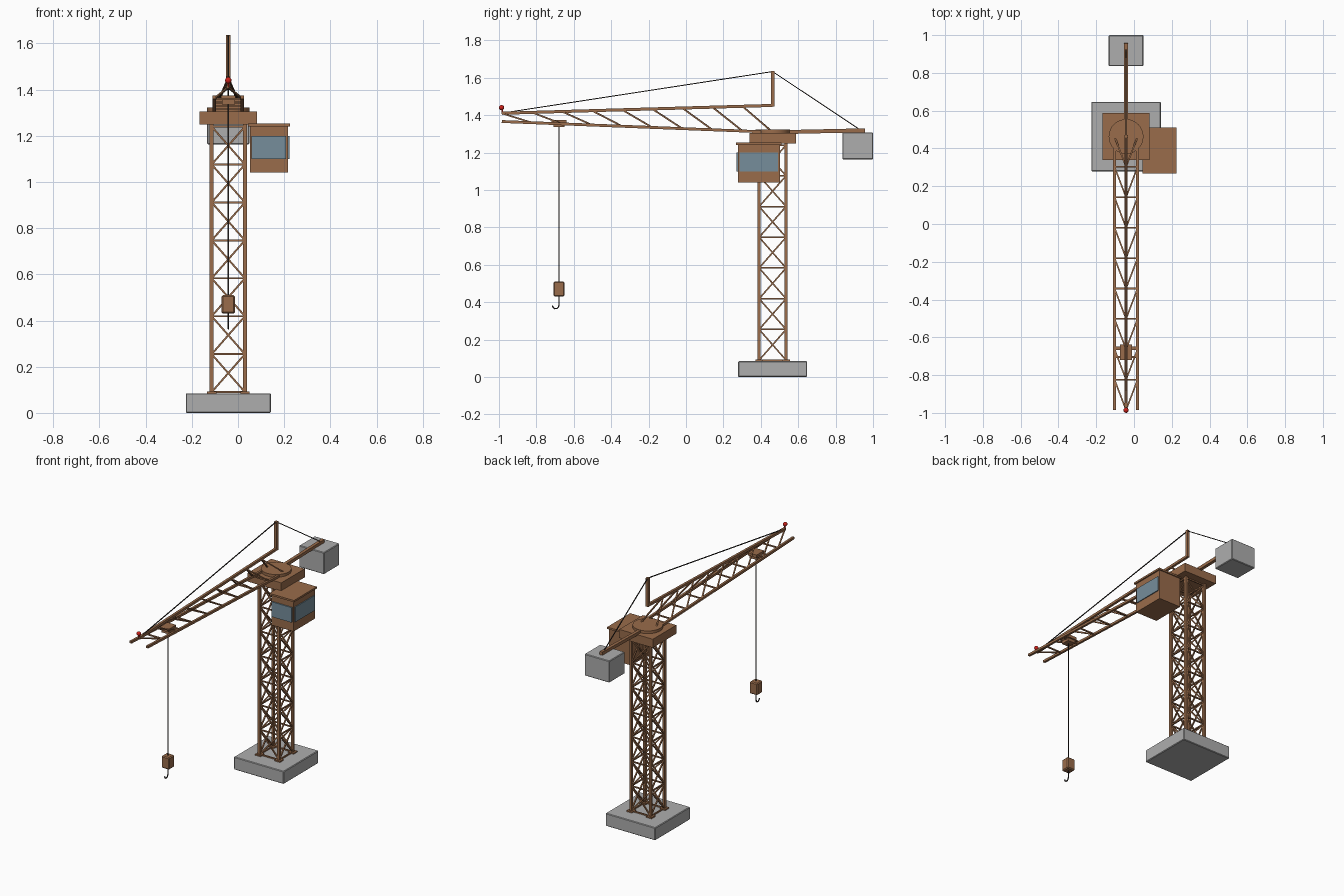
import bpy, bmesh, math
from mathutils import Vector, Matrix

if "Cube" in bpy.data.objects:
    bpy.data.objects.remove(bpy.data.objects["Cube"])

CX, CY = -0.042, 0.463          # tower axis


def material(name, rgb):
    m = bpy.data.materials.new(name)
    m.diffuse_color = (*rgb, 1)
    m.use_nodes = True
    m.node_tree.nodes["Principled BSDF"].inputs["Base Color"].default_value = m.diffuse_color
    return m


BROWN = material("brown paint", (0.32, 0.15, 0.07))
GREY = material("concrete grey", (0.42, 0.42, 0.42))
GLASS = material("blue grey glass", (0.18, 0.27, 0.33))
DARK = material("dark cable", (0.025, 0.02, 0.018))
RED = material("signal red", (0.60, 0.015, 0.01))


def finish(name, bm, mat):
    bmesh.ops.recalc_face_normals(bm, faces=bm.faces)
    me = bpy.data.meshes.new(name)
    bm.to_mesh(me)
    bm.free()
    me.materials.append(mat)
    ob = bpy.data.objects.new(name, me)
    bpy.context.collection.objects.link(ob)
    return ob


def add_box(bm, lo, hi):
    lo, hi = Vector(lo), Vector(hi)
    mat = Matrix.Translation((lo + hi) / 2) @ Matrix.Diagonal((*(hi - lo), 1))
    bmesh.ops.create_cube(bm, size=1, matrix=mat)


def box(name, lo, hi, mat, bevel=0):
    bm = bmesh.new()
    add_box(bm, lo, hi)
    ob = finish(name, bm, mat)
    if bevel:
        mod = ob.modifiers.new("bevel", 'BEVEL')
        mod.width, mod.segments = bevel, 1
    return ob


def add_beam(bm, a, b, t):
    """Square bar of thickness t from a to b."""
    a, b = Vector(a), Vector(b)
    d = (b - a).normalized()
    side = d.cross(Vector((0, 0, 1)))
    side = side.normalized() if side.length > 1e-4 else Vector((1, 0, 0))
    rot = Matrix((side, d.cross(side), d)).transposed().to_4x4()
    mat = Matrix.Translation((a + b) / 2) @ rot @ Matrix.Diagonal((t, t, (b - a).length, 1))
    bmesh.ops.create_cube(bm, size=1, matrix=mat)


def beams(name, bars, t, mat):
    bm = bmesh.new()
    for a, b in bars:
        add_beam(bm, a, b, t)
    return finish(name, bm, mat)


# Foundation slab
box("foundation_slab", (CX - .184, CY - .184, 0), (CX + .184, CY + .184, .085), GREY, .004)

# Tower legs and their foot plates
H = 0.072
corners = [(CX + sx * H, CY + sy * H) for sx, sy in ((-1, -1), (1, -1), (1, 1), (-1, 1))]
beams("tower_legs", [((x, y, .085), (x, y, 1.25)) for x, y in corners], .017, BROWN)
bm = bmesh.new()
for x, y in corners:
    add_box(bm, (x - .02, y - .02, .083), (x + .02, y + .02, .093))
finish("foot_plates", bm, BROWN)

# Tower lattice: a cross and a rung in every bay on all four sides
bays, z0, z1 = 7, .09, 1.24
step = (z1 - z0) / bays
rungs, crosses = [], []
for k in range(4):
    p, q = corners[k], corners[(k + 1) % 4]
    for i in range(bays + 1):
        z = z0 + i * step
        rungs.append(((*p, z), (*q, z)))
        if i < bays:
            crosses.append(((*p, z), (*q, z + step)))
            crosses.append(((*q, z), (*p, z + step)))
beams("tower_rungs", rungs, .008, BROWN)
beams("tower_cross_braces", crosses, .008, BROWN)

# Slewing platform and turntable
box("slewing_platform", (CX - .124, CY - .124, 1.248), (CX + .124, CY + .124, 1.305), BROWN)
bm = bmesh.new()
bmesh.ops.create_cone(bm, cap_ends=True, segments=32, radius1=.092, radius2=.092, depth=.02,
                      matrix=Matrix.Translation((CX, CY, 1.313)))
turntable = finish("turntable", bm, BROWN)

# Operator cab with roof and windows on the front and outer side
box("cab_body", (.052, .277, 1.04), (.216, .503, 1.243), BROWN)
box("cab_roof", (.044, .268, 1.241), (.225, .51, 1.253), BROWN)
box("cab_front_window", (.059, .269, 1.1), (.207, .2775, 1.2), GLASS)
box("cab_side_window", (.2155, .287, 1.1), (.222, .493, 1.2), GLASS)

# Jib: one top chord, two bottom chords, braces in nine bays
Y0, Y1, N, W = -.985, .463, 9, .061


def top(t):
    return Vector((CX, Y0 + (Y1 - Y0) * t, 1.410 + .042 * t))


def bottom(t, s):
    return Vector((CX + s * W, Y0 + (Y1 - Y0) * t, 1.366 - .057 * t))


beams("jib_top_chord", [(top(0), top(1))], .016, BROWN)
beams("jib_bottom_chords", [(bottom(0, s), bottom(1, s)) for s in (-1, 1)], .015, BROWN)
beams("jib_braces", [(top(i / N), bottom((i + 1) / N, s)) for i in range(N) for s in (-1, 1)],
      .008, BROWN)
beams("jib_cross_ties", [(bottom(i / N, -1), bottom(i / N, 1)) for i in range(1, N + 1)],
      .008, BROWN)

# Warning lamp at the jib tip
bm = bmesh.new()
bmesh.ops.create_uvsphere(bm, u_segments=16, v_segments=10, radius=.014,
                          matrix=Matrix.Translation((CX, -.986, 1.44)))
bmesh.ops.create_cone(bm, cap_ends=True, segments=8, radius1=.004, radius2=.004, depth=.02,
                      matrix=Matrix.Translation((CX, -.982, 1.422)))
lamp = finish("warning_lamp", bm, RED)

# Counter jib and counterweight
beams("counter_jib", [((CX, CY, 1.308), (CX, .957, 1.319))], .021, BROWN)
box("counterweight", (CX - .092, .836, 1.163), (CX + .092, 1.0, 1.308), GREY, .004)

# Mast and stay cables
box("mast", (CX - .009, CY - .009, 1.445), (CX + .009, CY + .009, 1.636), BROWN)
peak = (CX, CY, 1.633)
beams("stay_cables", [(peak, (CX, -.97, 1.413)), (peak, (CX, .93, 1.322))], .005, DARK)

# Trolley, hoist cable and hook block
TY = -.679
box("trolley_plate", (CX - .032, TY - .04, 1.355), (CX + .032, TY + .04, 1.374), BROWN)
box("trolley_body", (CX - .028, TY - .03, 1.336), (CX + .028, TY + .03, 1.357), BROWN)
beams("trolley_axles", [((CX - W, TY + d, 1.36), (CX + W, TY + d, 1.36)) for d in (-.025, .025)],
      .009, BROWN)
beams("hoist_cable", [((CX, TY, 1.34), (CX, TY, .5))], .005, DARK)
box("hook_block", (CX - .029, TY - .029, .43), (CX + .029, TY + .029, .51), BROWN, .006)

# Hook: bent round bar below the block
curve = bpy.data.curves.new("hook", 'CURVE')
curve.dimensions = '3D'
curve.bevel_depth, curve.bevel_resolution, curve.use_fill_caps = .004, 1, True
path = [(0, .435), (0, .395)]
for i in range(6):
    a = math.radians(-i * 34)
    path.append((-.018 + .018 * math.cos(a), .385 + .02 * math.sin(a)))
spline = curve.splines.new('POLY')
spline.points.add(len(path) - 1)
for pt, (dy, z) in zip(spline.points, path):
    pt.co = (CX, TY + dy, z, 1)
curve.materials.append(DARK)
hook = bpy.data.objects.new("hook", curve)
bpy.context.collection.objects.link(hook)

# Smooth the round parts only
for ob in (turntable, lamp):
    bpy.ops.object.select_all(action='DESELECT')
    ob.select_set(True)
    bpy.context.view_layer.objects.active = ob
    bpy.ops.object.shade_smooth_by_angle()
